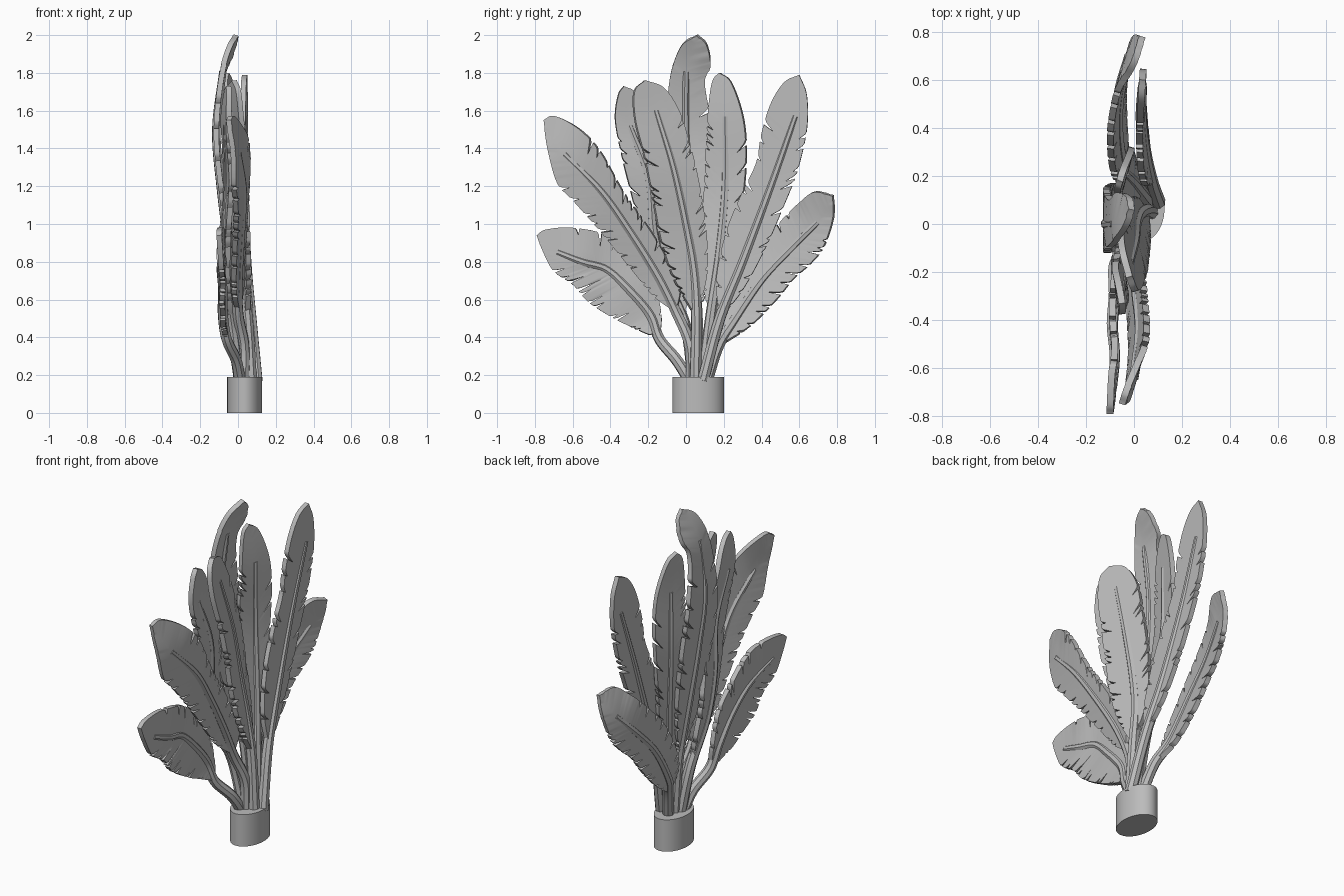
import bpy, bmesh, math, random
from mathutils import Vector

random.seed(4)
if "Cube" in bpy.data.objects:
    bpy.data.objects.remove(bpy.data.objects["Cube"], do_unlink=True)

grey = bpy.data.materials.new("plain_grey")
grey.use_nodes = True
tone = (0.5, 0.5, 0.5, 1)
grey.diffuse_color = tone
grey.node_tree.nodes["Principled BSDF"].inputs["Base Color"].default_value = tone


def finish(obj, angle=40):
    """Apply modifiers, shade and colour one part."""
    bpy.ops.object.select_all(action="DESELECT")
    obj.select_set(True)
    bpy.context.view_layer.objects.active = obj
    bpy.ops.object.convert(target="MESH")
    obj = bpy.context.object
    obj.data.materials.clear()
    obj.data.materials.append(grey)
    bpy.ops.object.shade_smooth_by_angle(angle=math.radians(angle))


def add_object(name, data):
    obj = bpy.data.objects.new(name, data)
    bpy.context.collection.objects.link(obj)
    return obj


def smooth_path(points, count):
    """Points evenly spaced by length along a smooth path."""
    p = [Vector(q) for q in points]
    p = [2 * p[0] - p[1]] + p + [2 * p[-1] - p[-2]]
    dense = []
    for a, b, c, d in zip(p, p[1:], p[2:], p[3:]):
        for k in range(24):
            t = k / 24
            dense.append(0.5 * (2 * b + (c - a) * t + (2 * a - 5 * b + 4 * c - d) * t ** 2
                                + (3 * b - a - 3 * c + d) * t ** 3))
    dense.append(p[-2])
    dist = [0]
    for a, b in zip(dense, dense[1:]):
        dist.append(dist[-1] + (b - a).length)
    out, j = [], 0
    for i in range(count + 1):
        goal = dist[-1] * i / count
        while j < len(dist) - 2 and dist[j + 1] < goal:
            j += 1
        f = (goal - dist[j]) / max(dist[j + 1] - dist[j], 1e-9)
        out.append(dense[j].lerp(dense[j + 1], min(f, 1)))
    return out


def barb_cuts(count):
    """Inward pull of each edge station: ragged low down, whole near the tip."""
    pull = [0.0] * (count + 1)
    i = 4
    while i < count * 0.78:
        depth = random.uniform(0.12, 0.5)
        pull[i] = depth
        pull[i + 1] = depth * 0.2
        i += random.choice((4, 6, 9, 12, 15))
    return pull


def shaft(name, stem):
    """Tapered round quill."""
    curve = bpy.data.curves.new(name, "CURVE")
    curve.dimensions = "3D"
    curve.bevel_depth = 1
    curve.bevel_resolution = 2
    curve.use_fill_caps = True
    path = smooth_path(stem, 48)
    line = curve.splines.new("POLY")
    line.points.add(len(path) - 1)
    for i, (point, co) in enumerate(zip(line.points, path)):
        point.co = (*co, 1)
        point.radius = 0.02 + 0.012 * (1 - i / 48) ** 0.8
    finish(add_object(name, curve))


def vane(name, spine, left, right, twist, count=140):
    """Thick feather blade: a strip from edge to spine to edge, with slits."""
    mid = smooth_path(spine, count)
    bm = bmesh.new()
    sides = []
    for edge, lean in ((left, -twist), (right, twist)):
        outline = [spine[0]] + [(0, y, z) for y, z in edge] + [spine[-1]]
        sides.append((smooth_path(outline, count), barb_cuts(count), lean))
    rows = []
    for i in range(count + 1):
        # the spine lags behind the edges so that barbs sweep to the tip
        lag = int(count * 0.07 * math.sin(math.pi * i / count))
        centre = mid[i - lag]
        row = []
        for (edge, pull, lean), steps in zip(sides, ((1, 0.66, 0.33), (0.33, 0.66, 1))):
            tip = edge[i].lerp(centre, pull[i])
            # depth follows the closest part of the quill, tilted across the blade
            gap, x = min((math.hypot(tip.y - p.y, tip.z - p.z), p.x) for p in mid)
            tip.x = x + lean * gap
            ring = [bm.verts.new(centre.lerp(tip, s)) for s in steps]
            row += ring if row else ring + [bm.verts.new(centre)]
        rows.append(row)
    for a, b in zip(rows, rows[1:]):
        for j in range(len(a) - 1):
            bm.faces.new((a[j], a[j + 1], b[j + 1], b[j]))
    bmesh.ops.remove_doubles(bm, verts=bm.verts, dist=0.0002)
    bmesh.ops.recalc_face_normals(bm, faces=bm.faces)
    mesh = bpy.data.meshes.new(name)
    bm.to_mesh(mesh)
    bm.free()
    obj = add_object(name, mesh)
    thick = obj.modifiers.new("thickness", "SOLIDIFY")
    thick.thickness = 0.028
    thick.offset = 0
    finish(obj)


def feather(name, stem, start, tip, left, right, twist=0.0):
    shaft(name + "_shaft", stem)
    vane(name + "_vane", stem[start:] + [tip], left, right, twist)


# Oval socket
bpy.ops.mesh.primitive_cylinder_add(vertices=64, radius=1, depth=0.19, location=(0.035, 0.065, 0.095))
socket = bpy.context.object
socket.name = "socket"
socket.scale = (0.092, 0.136, 1)
finish(socket)

# Feathers, from the -y side of the fan to the +y side
feather("low_front_feather",
        [(0.01, 0.02, 0.17), (-0.01, -0.05, 0.28), (-0.06, -0.14, 0.39), (-0.08, -0.19, 0.52),
         (-0.08, -0.3, 0.65), (-0.09, -0.42, 0.76), (-0.08, -0.55, 0.8), (-0.09, -0.68, 0.85)],
        2, (-0.1, -0.79, 0.94),
        [(-0.28, 0.45), (-0.4, 0.51), (-0.52, 0.59), (-0.6, 0.68), (-0.7, 0.75), (-0.76, 0.86)],
        [(-0.13, 0.52), (-0.17, 0.68), (-0.27, 0.82), (-0.42, 0.94), (-0.6, 0.98), (-0.74, 0.97)])
feather("mid_front_feather",
        [(0.03, 0.03, 0.17), (0.03, 0.02, 0.36), (0.0, -0.05, 0.53), (0.0, -0.15, 0.73),
         (0.015, -0.3, 0.97), (0.025, -0.45, 1.18), (0.0, -0.64, 1.37)],
        2, (-0.05, -0.75, 1.55),
        [(-0.17, 0.62), (-0.27, 0.74), (-0.45, 0.96), (-0.6, 1.13), (-0.68, 1.22), (-0.73, 1.4)],
        [(-0.03, 0.68), (-0.1, 0.82), (-0.19, 0.97), (-0.33, 1.17), (-0.45, 1.38), (-0.56, 1.5), (-0.69, 1.57)], 0.26)
feather("tall_front_feather",
        [(0.01, 0.04, 0.17), (-0.03, 0.0, 0.45), (-0.06, -0.1, 0.7), (-0.06, -0.17, 0.95),
         (-0.05, -0.2, 1.25), (-0.06, -0.3, 1.52)],
        1, (-0.05, -0.33, 1.73),
        [(-0.1, 0.6), (-0.22, 0.9), (-0.3, 1.2), (-0.34, 1.36), (-0.375, 1.55), (-0.36, 1.68)],
        [(0.0, 0.65), (-0.04, 0.9), (-0.08, 1.15), (-0.13, 1.4), (-0.2, 1.6), (-0.27, 1.7)], -0.15)
feather("centre_side_feather",
        [(0.07, 0.05, 0.17), (0.05, 0.055, 0.5), (0.02, 0.04, 0.75), (0.005, 0.0, 0.98),
         (0.0, -0.07, 1.3), (-0.02, -0.16, 1.6)],
        1, (-0.02, -0.22, 1.76),
        [(-0.06, 0.7), (-0.13, 0.9), (-0.17, 1.1), (-0.22, 1.35), (-0.27, 1.55), (-0.275, 1.7)],
        [(0.11, 0.75), (0.1, 1.0), (0.06, 1.25), (0.01, 1.45), (-0.04, 1.6), (-0.12, 1.72)], -0.32)
feather("tallest_feather",
        [(0.03, 0.07, 0.17), (0.01, 0.06, 0.5), (-0.05, 0.04, 0.9), (-0.09, 0.02, 1.2),
         (-0.115, 0.0, 1.5), (-0.08, 0.0, 1.81)],
        1, (-0.01, 0.06, 2.0),
        [(-0.04, 0.75), (-0.1, 1.1), (-0.12, 1.4), (-0.1, 1.65), (-0.075, 1.82), (-0.02, 1.95)],
        [(0.14, 0.75), (0.17, 1.1), (0.15, 1.45), (0.1, 1.74), (0.13, 1.84), (0.11, 1.95)])
feather("centre_back_feather",
        [(0.06, 0.09, 0.17), (0.03, 0.13, 0.5), (-0.01, 0.18, 0.85), (-0.04, 0.21, 1.2),
         (-0.04, 0.21, 1.57)],
        1, (-0.06, 0.18, 1.8),
        [(0.09, 0.7), (0.08, 0.95), (0.1, 1.2), (0.11, 1.45), (0.125, 1.65), (0.145, 1.76)],
        [(0.22, 0.7), (0.28, 1.0), (0.31, 1.2), (0.32, 1.4), (0.3, 1.58), (0.24, 1.75)], 0.28)
feather("tall_back_feather",
        [(0.1, 0.09, 0.17), (0.07, 0.18, 0.5), (0.045, 0.3, 0.8), (0.03, 0.45, 1.2),
         (0.035, 0.58, 1.57)],
        1, (0.035, 0.6, 1.79),
        [(0.16, 0.7), (0.21, 0.95), (0.29, 1.15), (0.37, 1.32), (0.4, 1.48), (0.45, 1.64), (0.52, 1.75)],
        [(0.3, 0.65), (0.42, 0.87), (0.52, 1.1), (0.59, 1.28), (0.64, 1.5), (0.64, 1.68)], 0.06)
feather("low_back_feather",
        [(0.04, 0.11, 0.17), (0.0, 0.17, 0.35), (-0.05, 0.25, 0.48), (-0.07, 0.4, 0.7),
         (-0.06, 0.55, 0.86), (-0.02, 0.7, 1.01)],
        1, (0.035, 0.78, 1.15),
        [(0.18, 0.53), (0.25, 0.69), (0.36, 0.86), (0.48, 0.99), (0.6, 1.11), (0.68, 1.17)],
        [(0.34, 0.46), (0.48, 0.6), (0.57, 0.71), (0.66, 0.79), (0.73, 0.88), (0.78, 1.03)], 0.22)
